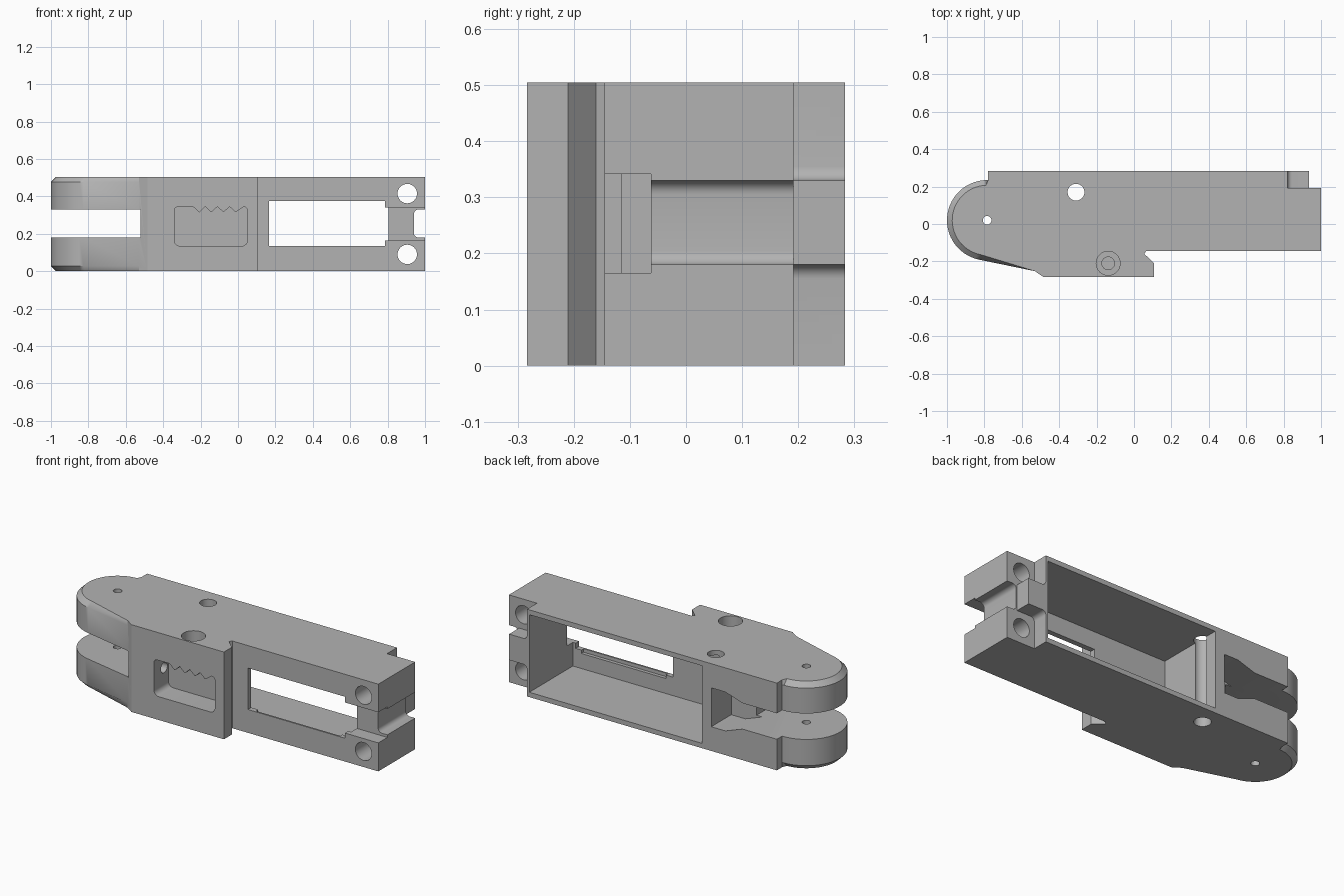
import bpy, bmesh, math
from mathutils import Vector

if "Cube" in bpy.data.objects:
    bpy.data.objects.remove(bpy.data.objects["Cube"])

H = 0.505
grey = bpy.data.materials.new("plain grey")
grey.diffuse_color = (0.45, 0.45, 0.45, 1)
grey.use_nodes = True
grey.node_tree.nodes["Principled BSDF"].inputs["Base Color"].default_value = grey.diffuse_color


def prism(name, pts, axis, lo, hi):
    """Extrude a 2D outline along an axis: z uses (x, y), y uses (x, z), x uses (y, z)."""
    place = {'z': lambda a, b, c: (a, b, c),
             'y': lambda a, b, c: (a, c, b),
             'x': lambda a, b, c: (c, a, b)}[axis]
    bm = bmesh.new()
    face = bm.faces.new([bm.verts.new(place(a, b, lo)) for a, b in pts])
    ext = bmesh.ops.extrude_face_region(bm, geom=[face])
    tops = [v for v in ext['geom'] if isinstance(v, bmesh.types.BMVert)]
    bmesh.ops.translate(bm, verts=tops, vec=Vector(place(0, 0, hi - lo)))
    bmesh.ops.recalc_face_normals(bm, faces=bm.faces)
    me = bpy.data.meshes.new(name)
    bm.to_mesh(me)
    bm.free()
    me.materials.append(grey)
    ob = bpy.data.objects.new(name, me)
    bpy.context.collection.objects.link(ob)
    return ob


def arc(cx, cy, r, a0, a1, n):
    return [(cx + r * math.cos(math.radians(a0 + (a1 - a0) * i / n)),
             cy + r * math.sin(math.radians(a0 + (a1 - a0) * i / n))) for i in range(n + 1)]


def circle(cx, cy, r):
    return arc(cx, cy, r, 0, 360, 32)[:-1]


def rect(a0, a1, b0, b1, r=0):
    if not r:
        return [(a0, b0), (a1, b0), (a1, b1), (a0, b1)]
    return (arc(a1 - r, b0 + r, r, -90, 0, 6) + arc(a1 - r, b1 - r, r, 0, 90, 6)
            + arc(a0 + r, b1 - r, r, 90, 180, 6) + arc(a0 + r, b0 + r, r, 180, 270, 6))


# Main body outline with the rounded hinge end
outline = ([(-0.78, 0.283), (-0.78, 0.235)] + arc(-0.785, 0.02, 0.215, 92, 259, 28)
           + [(-0.53, -0.252), (-0.485, -0.283), (0.108, -0.283), (0.108, -0.21), (0.055, -0.16),
              (0.065, -0.145), (1, -0.145), (1, 0.192), (0.935, 0.192), (0.935, 0.283)])
body = prism("hinge_body", outline, 'z', 0, H)

# Chamfer around the hinge end, top and bottom
bm = bmesh.new()
bm.from_mesh(body.data)
rim = []
for e in bm.edges:
    a, b = (v.co for v in e.verts)
    m = (a + b) / 2
    if abs(a.z - b.z) < 1e-5 and m.x < -0.52 and m.y < 0.236 and abs(m.x + 0.78) > 1e-4:
        rim.append(e)
bmesh.ops.bevel(bm, geom=rim, offset=0.028, segments=1, affect='EDGES', clamp_overlap=False)
bm.to_mesh(body.data)
bm.free()

cuts = []


def cut(name, pts, axis, lo, hi):
    cuts.append(prism(name, pts, axis, lo, hi))


# Hollow interior, open at the back, and the front window
cut("cavity", rect(-0.30, 0.805, 0.028, H - 0.028), 'y', -0.115, 0.35)
cut("window", rect(0.165, 0.787, 0.135, 0.375), 'y', -0.3, 0)
cut("window_sill", rect(0.21, 0.75, 0.115, 0.375), 'y', -0.135, -0.05)

# Hinge slot and the flared pocket behind it
cut("hinge_slot", rect(-1.1, -0.522, 0.18, 0.33), 'y', -0.4, 0.4)
cut("pocket", [(-0.36, 0.14), (-0.36, 0.365), (-0.45, 0.365), (-0.56, 0.33),
               (-0.56, 0.18), (-0.45, 0.14)], 'y', 0.1, 0.35)

# Pivot, pin and counterbored screw holes
cut("pivot_hole", circle(-0.785, 0.02, 0.023), 'z', -0.1, 0.7)
cut("pin_hole", circle(-0.31, 0.17, 0.045), 'z', -0.1, 0.7)
cut("screw_head", circle(-0.138, -0.21, 0.064), 'z', 0.42, 0.7)
cut("screw_shaft", circle(-0.138, -0.21, 0.034), 'z', 0.28, 0.45)

# Wavy-topped front recess with its side hole
wave = [(0.02 - i * 0.0325, 0.345 if i % 2 == 0 else 0.315) for i in range(1, 9)]
recess = (arc(-0.31, 0.165, 0.03, 180, 270, 6) + arc(0.02, 0.165, 0.03, 270, 360, 6)
          + arc(0.03, 0.325, 0.02, 0, 90, 5) + wave + arc(-0.32, 0.325, 0.02, 90, 180, 5))
cut("front_recess", recess, 'y', -0.4, -0.15)
cut("side_hole", circle(-0.19, 0.26, 0.03), 'x', -0.6, -0.3)

# Mounting end: bolt holes, head clearances, end slot and front channel
r = 0.025
for i, z in enumerate((0.09, 0.415)):
    cut(f"bolt_hole_{i}", circle(0.905, z, 0.052), 'y', -0.3, 0.4)
    lo, hi = ((-0.3, 0.18), (0.33, 0.8))[i]
    cut(f"bolt_clearance_{i}", rect(0.82, 1.2, lo, hi, r), 'y', 0.192, 0.4)
cut("end_slot", rect(0.94, 1.2, 0.18, 0.33, r), 'y', -0.3, 0.4)
cut("end_channel", rect(0.787, 1.1, 0.165, 0.342), 'y', -0.3, -0.062)

# Apply each cut in turn, then remove the cutters
bpy.context.view_layer.objects.active = body
body.select_set(True)
for c in cuts:
    mod = body.modifiers.new(c.name, 'BOOLEAN')
    mod.operation = 'DIFFERENCE'
    mod.solver = 'EXACT'
    mod.object = c
    bpy.ops.object.modifier_apply(modifier=mod.name)
    bpy.data.objects.remove(c, do_unlink=True)
bpy.ops.object.shade_smooth_by_angle(angle=math.radians(30))
